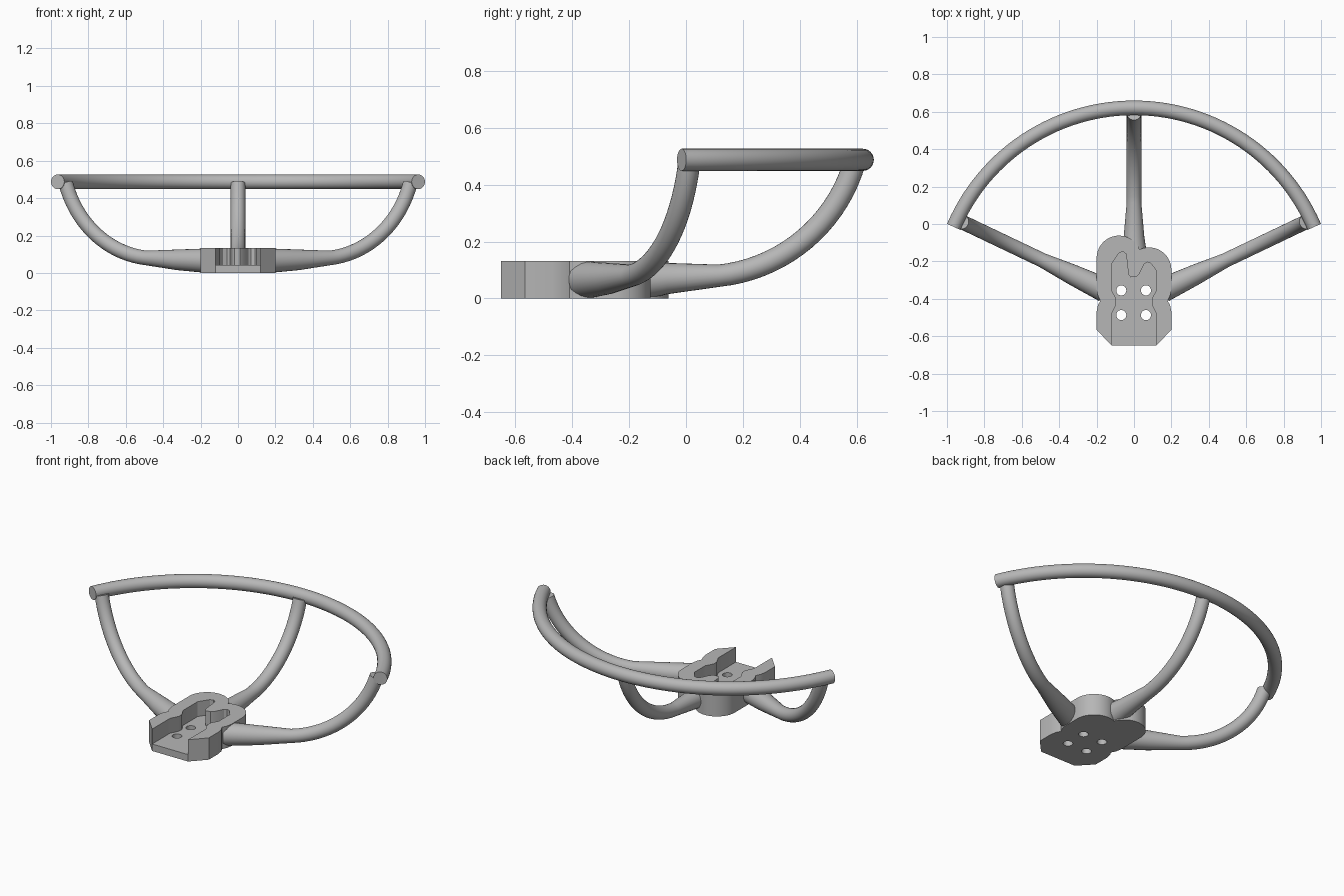
import bpy
import bmesh
from math import sin, cos, radians
from mathutils import Vector

cube = bpy.data.objects.get("Cube")
if cube:
    bpy.data.objects.remove(cube, do_unlink=True)

GREY = (0.47, 0.47, 0.47, 1.0)
mat = bpy.data.materials.new("grey plastic")
mat.diffuse_color = GREY
mat.use_nodes = True
mat.node_tree.nodes["Principled BSDF"].inputs["Base Color"].default_value = GREY

HUB_Y = -0.4276      # centre of the guard arc
TUBE_R = 0.039
RIM_Z = 0.487


def finish(ob):
    """Assign the material and shade smooth with sharp edges kept."""
    ob.data.materials.clear()
    ob.data.materials.append(mat)
    bpy.ops.object.select_all(action='DESELECT')
    ob.select_set(True)
    bpy.context.view_layer.objects.active = ob
    bpy.ops.object.shade_smooth_by_angle(angle=radians(30))


def tube(name, points, radii):
    """Round capped tube along a path with a radius at each point."""
    curve = bpy.data.curves.new(name + "_path", 'CURVE')
    curve.dimensions = '3D'
    curve.bevel_depth = 1.0
    curve.bevel_resolution = 10
    curve.use_fill_caps = True
    spline = curve.splines.new('POLY')
    spline.points.add(len(points) - 1)
    for p, co, r in zip(spline.points, points, radii):
        p.co = (*co, 1.0)
        p.radius = r
    temp = bpy.data.objects.new(name + "_path", curve)
    bpy.context.collection.objects.link(temp)
    deps = bpy.context.evaluated_depsgraph_get()
    mesh = bpy.data.meshes.new_from_object(temp.evaluated_get(deps))
    bpy.data.objects.remove(temp, do_unlink=True)
    # weld the caps to the tube wall
    bm = bmesh.new()
    bm.from_mesh(mesh)
    bmesh.ops.remove_doubles(bm, verts=bm.verts, dist=1e-5)
    bmesh.ops.recalc_face_normals(bm, faces=bm.faces)
    bm.to_mesh(mesh)
    bm.free()
    ob = bpy.data.objects.new(name, mesh)
    bpy.context.collection.objects.link(ob)
    finish(ob)
    return ob


def prism(name, outline, z0, z1):
    """Vertical extrusion of a flat outline."""
    bm = bmesh.new()
    base = bm.faces.new([bm.verts.new((x, y, z0)) for x, y in outline])
    ext = bmesh.ops.extrude_face_region(bm, geom=[base])
    top = [v for v in ext["geom"] if isinstance(v, bmesh.types.BMVert)]
    bmesh.ops.translate(bm, verts=top, vec=(0, 0, z1 - z0))
    bmesh.ops.recalc_face_normals(bm, faces=bm.faces)
    mesh = bpy.data.meshes.new(name)
    bm.to_mesh(mesh)
    bm.free()
    ob = bpy.data.objects.new(name, mesh)
    bpy.context.collection.objects.link(ob)
    return ob


def arc(cx, cy, r, a0, a1, n):
    return [(cx + r * cos(radians(a0 + (a1 - a0) * i / n)),
             cy + r * sin(radians(a0 + (a1 - a0) * i / n))) for i in range(n + 1)]


def cut(target, cutter):
    """Subtract the cutter from the target and discard it."""
    cutter.hide_render = True
    mod = target.modifiers.new("cut", 'BOOLEAN')
    mod.operation = 'DIFFERENCE'
    mod.solver = 'EXACT'
    mod.object = cutter
    bpy.context.view_layer.objects.active = target
    bpy.ops.object.modifier_apply(modifier=mod.name)
    bpy.data.objects.remove(cutter, do_unlink=True)


# Guard rim: one arc with flat ends
rim = [(x, y, RIM_Z) for x, y in arc(0, HUB_Y, 1.0485, 23.15, 156.85, 56)]
tube("guard_rim", rim, [TUBE_R] * len(rim))

# Spokes: tapered straight root, then an arc sweeping up to the rim
for name, angle, start in (("left_spoke", 25.5, 0.175),
                           ("right_spoke", 154.5, 0.175),
                           ("rear_spoke", 90, 0.29)):
    profile = [(start, 0.065, 0.066), (0.36, 0.070, 0.055)]
    for i in range(19):
        t = radians(6 + 68 * i / 18)
        profile.append((0.544 + 0.556 * (sin(t) - sin(radians(6))),
                        0.08 + 0.556 * (cos(radians(6)) - cos(t)), TUBE_R))
    a = radians(angle)
    pts = [Vector((r * cos(a), HUB_Y + r * sin(a), z)) for r, z, _ in profile]
    tube(name, pts, [p[2] for p in profile])

# Mount block: chamfered front, waisted sides, two uneven rear lobes
outline = [(-0.12, -0.65), (-0.2, -0.565), (-0.2, -0.47), (-0.193, -0.435),
           (-0.18, -0.41), (-0.193, -0.385), (-0.2, -0.35)]
outline += arc(-0.08, -0.182, 0.12, 180, 30, 16)
outline += arc(0.08, -0.245, 0.12, 115, 0, 12)
outline += [(0.2, -0.35), (0.193, -0.385), (0.18, -0.41), (0.193, -0.435),
            (0.2, -0.47), (0.2, -0.565), (0.12, -0.65)]
block = prism("mount_block", outline, 0.0, 0.132)

# Pocket open to the front with two rear prongs
pocket = [(-0.12, -0.75), (-0.12, -0.48), (-0.095, -0.43), (-0.095, -0.40),
          (-0.12, -0.355), (-0.12, -0.215), (-0.08, -0.155), (-0.06, -0.147),
          (-0.042, -0.16), (-0.03, -0.27), (-0.018, -0.285), (0.012, -0.282),
          (0.03, -0.265), (0.055, -0.213), (0.07, -0.204), (0.09, -0.21),
          (0.12, -0.25), (0.12, -0.355), (0.095, -0.40), (0.095, -0.43),
          (0.12, -0.48), (0.12, -0.75)]
cut(block, prism("pocket_cutter", pocket, 0.042, 0.3))

# Four screw holes through the floor
for x in (-0.068, 0.064):
    for y in (-0.355, -0.487):
        cut(block, prism("hole_cutter", arc(x, y, 0.027, 0, 345, 23), -0.1, 0.1))
finish(block)
